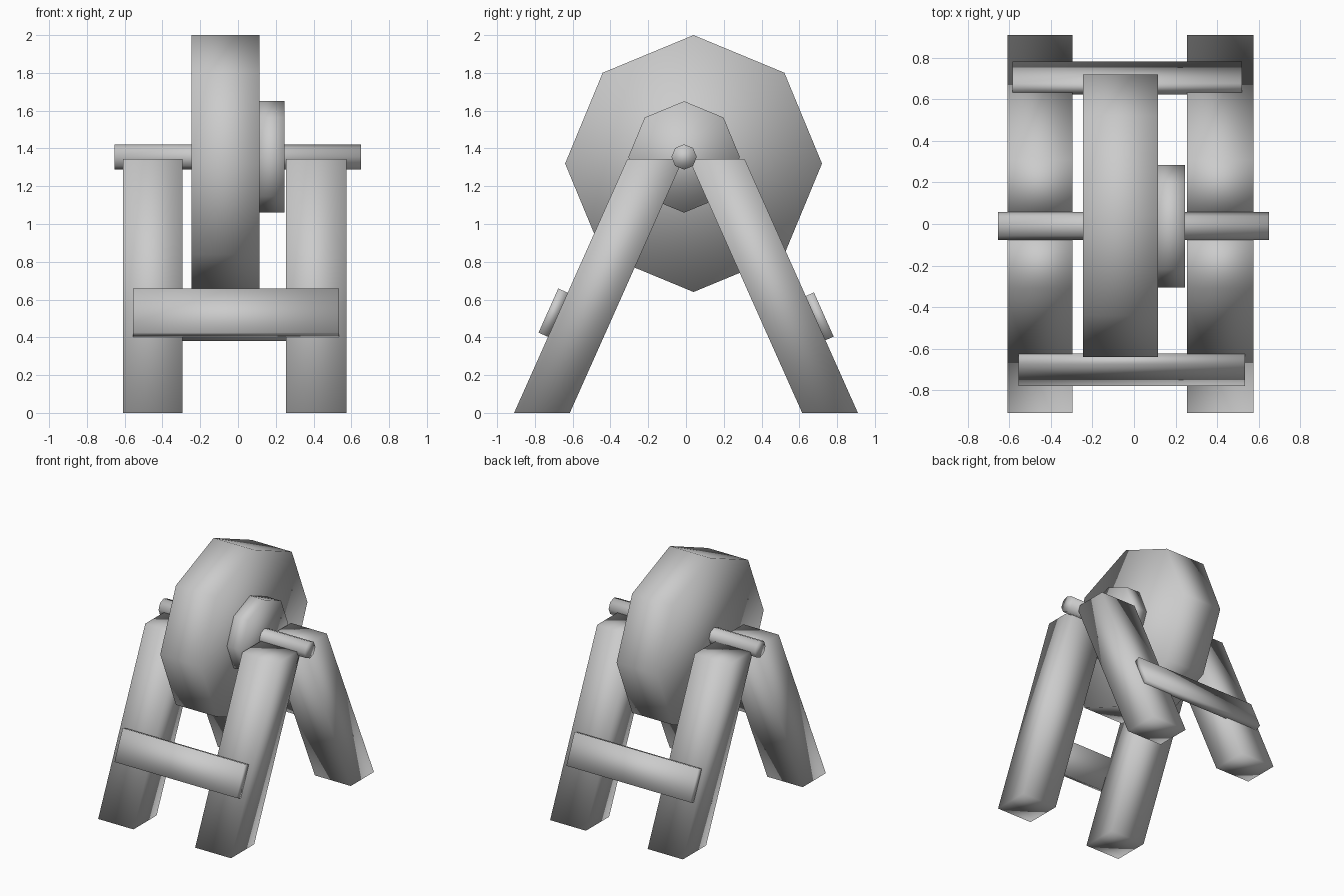
import bpy, bmesh
from math import cos, sin, pi
from mathutils import Vector

cube = bpy.data.objects.get("Cube")
if cube:
    bpy.data.objects.remove(cube, do_unlink=True)

grey = bpy.data.materials.new("plain_grey")
grey.use_nodes = True
COLOUR = (0.6, 0.6, 0.6, 1)
grey.diffuse_color = COLOUR
grey.node_tree.nodes["Principled BSDF"].inputs["Base Color"].default_value = COLOUR


def prism(name, profile, sweep):
    """Sweep a closed profile along a vector, softly shaded all over."""
    bm = bmesh.new()
    base = bm.faces.new([bm.verts.new(p) for p in profile])
    grown = bmesh.ops.extrude_face_region(bm, geom=[base])["geom"]
    moved = [g for g in grown if isinstance(g, bmesh.types.BMVert)]
    bmesh.ops.translate(bm, verts=moved, vec=sweep)
    bmesh.ops.recalc_face_normals(bm, faces=bm.faces)
    for face in bm.faces:
        face.smooth = True
    mesh = bpy.data.meshes.new(name)
    bm.to_mesh(mesh)
    bm.free()
    mesh.materials.append(grey)
    obj = bpy.data.objects.new(name, mesh)
    bpy.context.collection.objects.link(obj)
    return obj


def drum(name, x0, x1, y, z, radius):
    """Eight-sided drum lying along x with a corner on top."""
    ring = [(x0, y + radius * sin(i * pi / 4), z + radius * cos(i * pi / 4))
            for i in range(8)]
    return prism(name, ring, (x1 - x0, 0, 0))


# Stone wheel, hub on its left and the axle through both
drum("grinding_wheel", -0.245, 0.115, 0.04, 1.32, 0.68)
drum("wheel_hub", 0.11, 0.245, -0.01, 1.355, 0.295)
drum("axle", -0.655, 0.65, -0.01, 1.355, 0.067)

# Slanted legs, cut level at the floor and at the top
for side, x0, x1 in (("right", -0.61, -0.295), ("left", 0.255, 0.575)):
    for end, s in (("front", -1), ("back", 1)):
        foot = [(x0, s * 0.91, 0), (x1, s * 0.91, 0),
                (x1, s * 0.615, 0), (x0, s * 0.615, 0)]
        prism(f"{end}_{side}_leg", foot, (0, -s * 0.6, 1.345))

# Cross boards, leaning with the legs
for end, s, x0, x1, y, z in (("front", -1, -0.555, 0.535, 0.702, 0.53),
                             ("back", 1, -0.585, 0.52, 0.703, 0.509)):
    along = Vector((0, -s * 0.6, 1.345)).normalized() * 0.128
    across = Vector((0, s * 1.345, 0.6)).normalized() * 0.029
    centre = Vector((x0, s * y, z))
    section = [centre + a * along + b * across
               for a, b in ((-1, -1), (1, -1), (1, 1), (-1, 1))]
    prism(f"{end}_cross_board", section, (x1 - x0, 0, 0))
